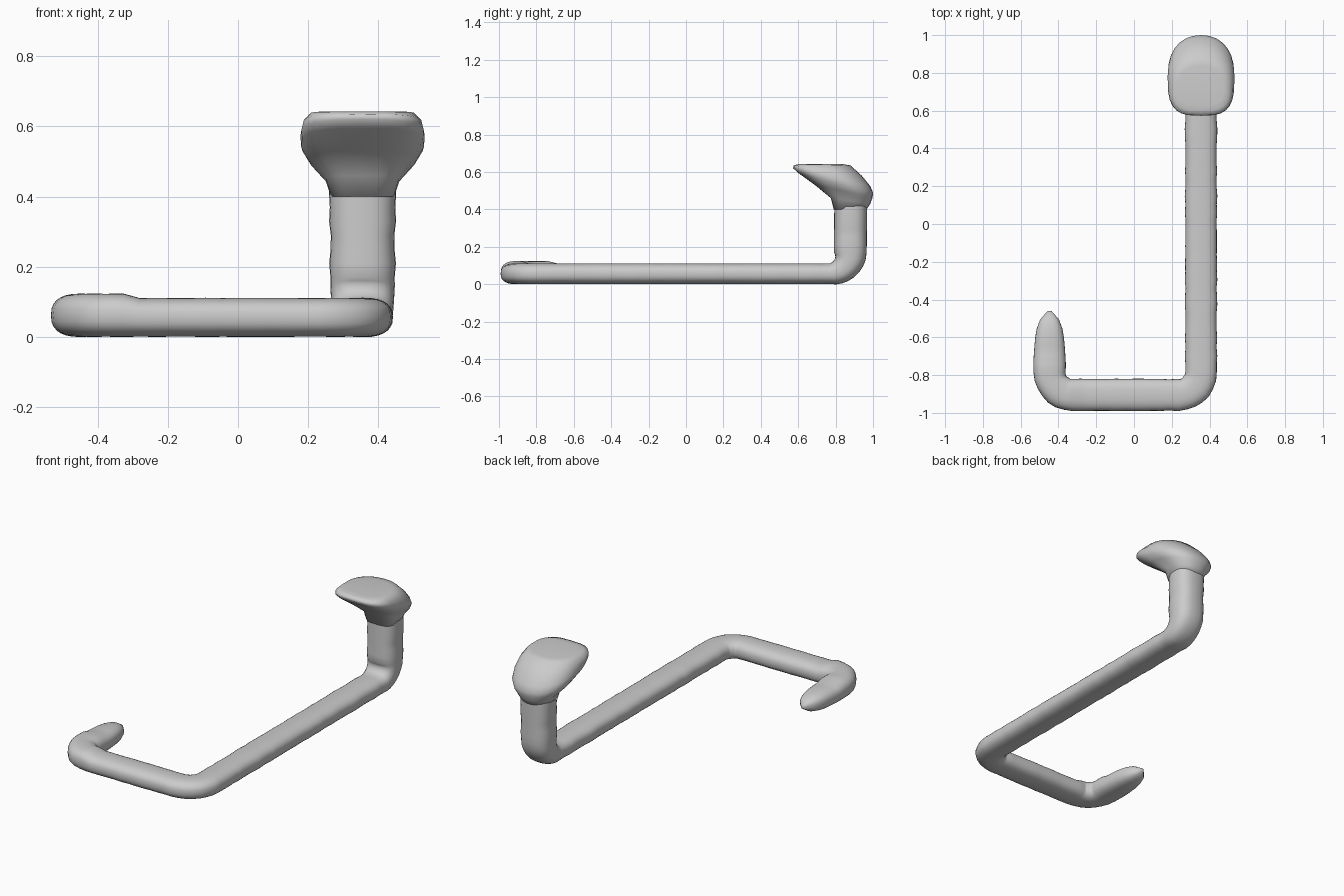
import bpy, bmesh, math, random
from mathutils import Vector

random.seed(4)
if "Cube" in bpy.data.objects:
    bpy.data.objects.remove(bpy.data.objects["Cube"])

grey = bpy.data.materials.new("light grey clay")
grey.use_nodes = True
colour = (0.6, 0.6, 0.6, 1)
grey.diffuse_color = colour
grey.node_tree.nodes["Principled BSDF"].inputs["Base Color"].default_value = colour

SIDES = 28
UP = Vector((0, 0, 1))


def power(v, n):
    return math.copysign(abs(v) ** (2 / n), v)


def ring(centre, side, up, n_up=2.5, n_down=2.5):
    """Rounded section spanned by two half-axis vectors."""
    points = []
    for i in range(SIDES):
        a = math.tau * i / SIDES
        n = n_up if math.sin(a) > 0 else n_down
        points.append(centre + side * power(math.cos(a), n) + up * power(math.sin(a), n))
    return points


def loft(name, rings):
    bm = bmesh.new()
    loops = [[bm.verts.new(p) for p in r] for r in rings]
    for a, b in zip(loops, loops[1:]):
        for i in range(SIDES):
            j = (i + 1) % SIDES
            bm.faces.new((a[i], a[j], b[j], b[i]))
    bm.faces.new(loops[0][::-1])
    bm.faces.new(loops[-1])
    bmesh.ops.recalc_face_normals(bm, faces=bm.faces)
    mesh = bpy.data.meshes.new(name)
    bm.to_mesh(mesh)
    bm.free()
    mesh.materials.append(grey)
    mesh.shade_smooth()
    obj = bpy.data.objects.new(name, mesh)
    bpy.context.collection.objects.link(obj)
    return obj


def wobble():
    return random.uniform(0.97, 1.03)


# Flat part of the rod: a list of (position, heading)
path = []


def straight(start, end):
    start, end = Vector(start), Vector(end)
    steps = max(2, round((end - start).length / 0.045))
    for i in range(steps + 1):
        path.append((start.lerp(end, i / steps), (end - start).normalized()))


def bend(pivot, radius, start):
    """Quarter turn to the left, seen from above."""
    for i in range(1, 7):
        a = start + math.pi / 2 * i / 7
        out = Vector((math.cos(a), math.sin(a), 0))
        path.append((Vector(pivot) + out * radius, UP.cross(out)))


H, W, R = 0.056, 0.084, 0.12
LEFT, RIGHT, FRONT = -0.447, 0.355, -0.905
straight((LEFT, -0.46, H), (LEFT, FRONT + R, H))
bend((LEFT + R, FRONT + R, H), R, math.pi)
straight((LEFT + R, FRONT, H), (RIGHT - R, FRONT, H))
bend((RIGHT - R, FRONT + R, H), R, -math.pi / 2)
straight((RIGHT, FRONT + R, H), (RIGHT, 0.77, H))

rings = []
for k, (p, heading) in enumerate(path):
    # Hook tip tapers to a rounded point
    tip = max(0, 1 - (p.y + 0.46) / -0.24) if k < 8 else 0
    w = W * math.sqrt(max(0.015, 1 - tip ** 2.2))
    h = H * math.sqrt(max(0.03, 1 - tip ** 3))
    swell = 0.006 if p.x < -0.3 and p.y < -0.7 else 0
    rings.append(ring(p + UP * swell, heading.cross(UP) * w * wobble(),
                      UP * (h + swell) * (1 if tip else random.uniform(0.98, 1.0))))

# Upward bend and post
for i in range(1, 8):
    t = i / 8
    a = math.pi / 2 * t
    inward = Vector((0, -math.sin(a), math.cos(a)))
    p = Vector((RIGHT, 0.77, H + 0.11)) - inward * 0.11
    rings.append(ring(p, Vector((W + 0.009 * t, 0, 0)), inward * (H + 0.032 * t)))
for i in range(8):
    p = Vector((RIGHT, 0.878 + 0.0005 * i, 0.17 + 0.04 * i))
    rings.append(ring(p, Vector((0.093 * wobble(), 0, 0)), Vector((0, -0.088, 0))))
loft("bent_rod", rings)

# Slanted head: front y, front z, back y, back z, half width
sections = [
    (0.79, 0.40, 0.965, 0.40, 0.09),
    (0.775, 0.46, 0.985, 0.43, 0.105),
    (0.69, 0.53, 0.998, 0.465, 0.15),
    (0.60, 0.595, 1.0, 0.49, 0.175),
    (0.573, 0.62, 0.985, 0.525, 0.177),
    (0.575, 0.635, 0.94, 0.58, 0.17),
    (0.60, 0.642, 0.88, 0.635, 0.148),
    (0.63, 0.643, 0.84, 0.642, 0.12),
]
rings = []
for fy, fz, by, bz, half in sections:
    front, back = Vector((RIGHT, fy, fz)), Vector((RIGHT, by, bz))
    rings.append(ring((front + back) / 2, Vector((half, 0, 0)), (front - back) / 2, 3.2, 2.2))
loft("slanted_head", rings)
